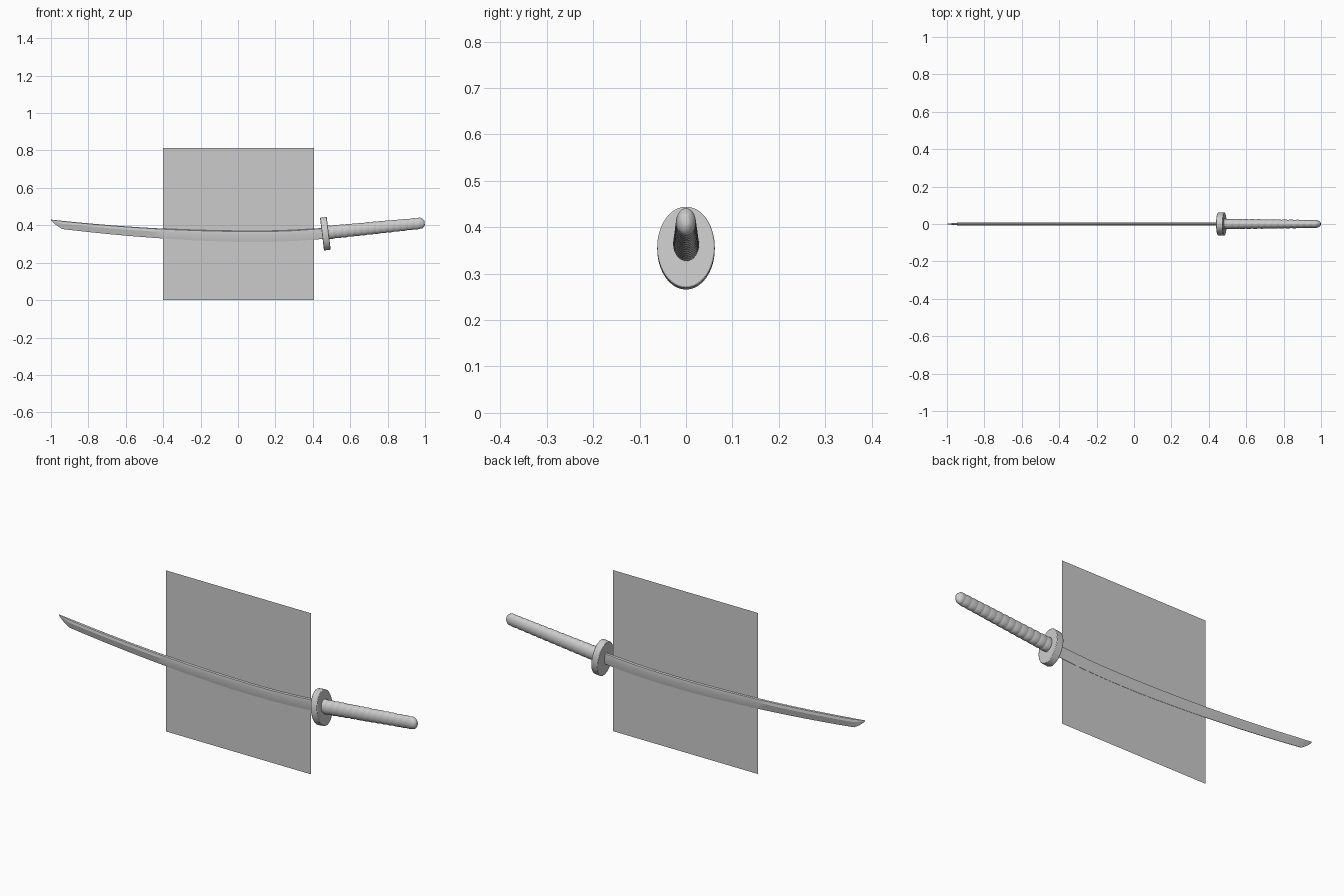
import bpy, bmesh, math
from mathutils import Vector, Matrix

if "Cube" in bpy.data.objects:
    bpy.data.objects.remove(bpy.data.objects["Cube"])


def make_object(name, bm, angle=30):
    bmesh.ops.recalc_face_normals(bm, faces=bm.faces)
    me = bpy.data.meshes.new(name)
    bm.to_mesh(me)
    bm.free()
    ob = bpy.data.objects.new(name, me)
    bpy.context.collection.objects.link(ob)
    bpy.ops.object.select_all(action='DESELECT')
    ob.select_set(True)
    bpy.context.view_layer.objects.active = ob
    bpy.ops.object.shade_smooth_by_angle(angle=math.radians(angle))
    return ob


def loft(name, rings, angle=30):
    """Skin a list of closed rings and cap both ends."""
    bm = bmesh.new()
    rows = [[bm.verts.new(p) for p in r] for r in rings]
    n = len(rows[0])
    for a, b in zip(rows, rows[1:]):
        for i in range(n):
            j = (i + 1) % n
            bm.faces.new((a[i], a[j], b[j], b[i]))
    bm.faces.new(rows[0])
    bm.faces.new(rows[-1])
    return make_object(name, bm, angle)


# Blade: curved back, ridged sides, cutting edge below, swept-up point
def spine(x):
    return 0.370 + (0.05 if x < 0.1 else 0.13) * (x - 0.1) ** 2


xs = [-0.999, -0.996, -0.99, -0.98, -0.968, -0.955, -0.94]
xs += [-0.94 + 1.40 * i / 40 for i in range(1, 41)]
rings = []
for x in xs:
    w = 0.044 + 0.015 * min(1, (x + 0.94) / 0.9)
    t = 0.0085 if x > -0.9 else 0.0085 - 0.003 * (-0.9 - x) / 0.1
    if x < -0.94:
        u = (x + 1.0) / 0.06
        w *= u ** 0.65
        t *= u ** 0.5
    z = spine(x)
    rings.append([(x, 0, z), (x, t * 0.75, z - 0.06 * w), (x, t, z - 0.35 * w),
                  (x, 0.0012 * min(1, w / 0.04), z - w),
                  (x, -0.0012 * min(1, w / 0.04), z - w),
                  (x, -t, z - 0.35 * w), (x, -t * 0.75, z - 0.06 * w)])
loft("blade", rings, 20)

# Guard: tilted oval disc
bm = bmesh.new()
tilt = Matrix.Translation((0.467, 0, 0.355)) @ Matrix.Rotation(math.radians(-7), 4, 'Y')
shape = tilt @ Matrix.Diagonal((1, 0.062, 0.088, 1)) @ Matrix.Rotation(math.pi / 2, 4, 'Y')
bmesh.ops.create_cone(bm, cap_ends=True, segments=64, radius1=1, radius2=1,
                      depth=0.036, matrix=shape)
guard = make_object("guard", bm)
bev = guard.modifiers.new("edge", 'BEVEL')
bev.width, bev.segments = 0.003, 2

# Handle: tapered oval grip with spiral wrapping and a rounded butt
start, end = Vector((0.475, 0, 0.361)), Vector((0.998, 0, 0.413))
axis = end - start
up = Vector((-axis.z, 0, axis.x)).normalized()
coils, steps, sides = 15, 180, 32
rings = []
for i in range(steps + 1):
    f = i / steps
    f = f if f < 0.95 else 0.95 + 0.05 * math.sin((f - 0.95) / 0.05 * math.pi / 2)
    cap = 1.0
    if f > 0.95:
        cap = max(0.35, math.sqrt(max(0, 1 - ((f - 0.95) / 0.05) ** 2 * 0.88)))
    ring = []
    for k in range(sides):
        a = 2 * math.pi * k / sides
        wave = abs(math.sin(math.pi * (f * coils + k / sides)))
        r = 0.91 + 0.10 * math.sqrt(wave)
        ry, rz = (0.028 - 0.007 * f) * r * cap, (0.036 - 0.006 * f) * r * cap
        ring.append(start + axis * f + up * (rz * math.sin(a)) + Vector((0, ry * math.cos(a), 0)))
    rings.append(ring)
loft("wrapped_handle", rings, 50)

# Upright square panel standing behind and through the blade
bm = bmesh.new()
corners = [(-0.402, 0), (0.406, 0), (0.406, 0.812), (-0.402, 0.812)]
bm.faces.new([bm.verts.new((x, 0, z)) for x, z in corners])
make_object("square_panel", bm)
